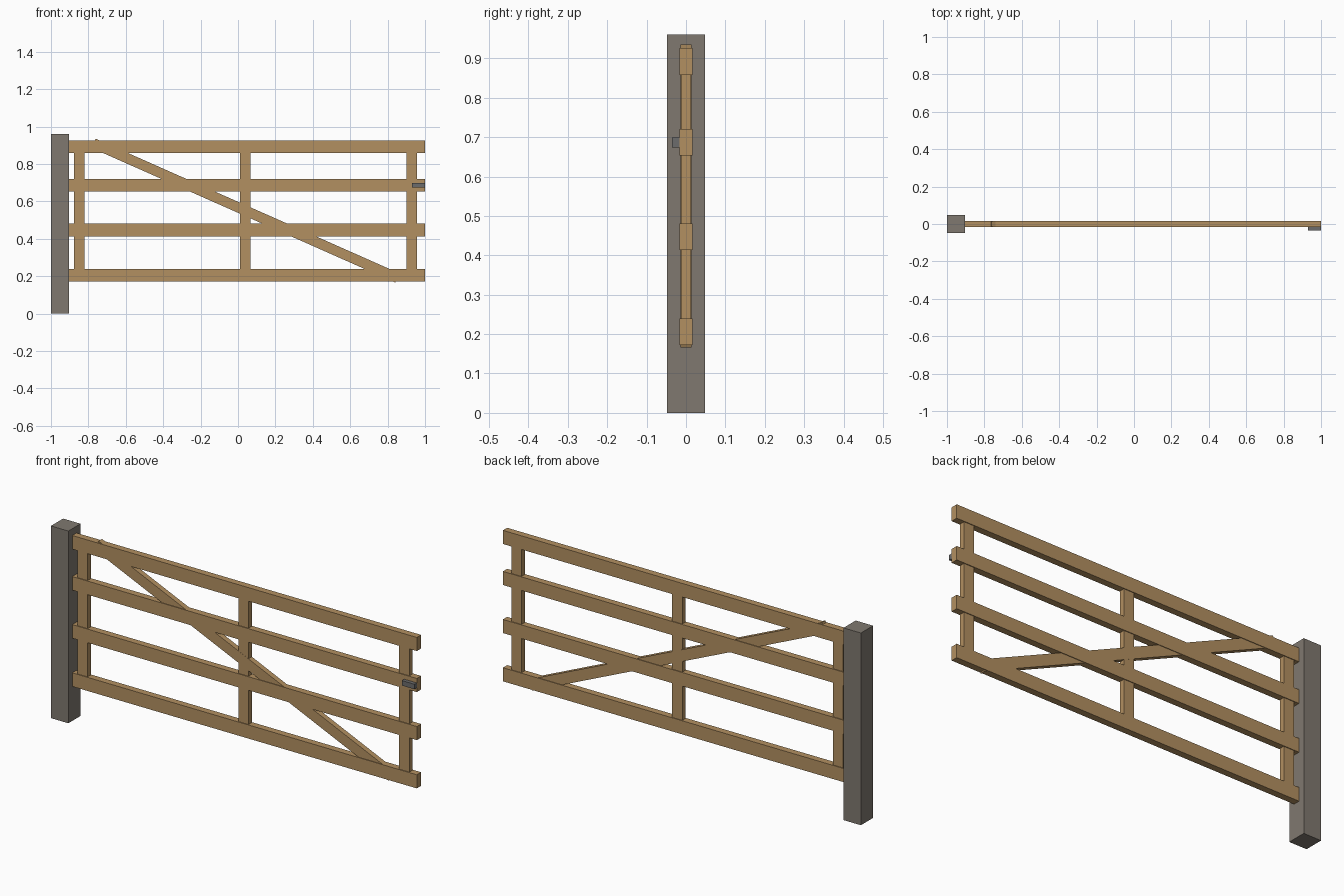
import bpy, math

if "Cube" in bpy.data.objects:
    bpy.data.objects.remove(bpy.data.objects["Cube"])


def material(name, rgb):
    m = bpy.data.materials.new(name)
    m.diffuse_color = (*rgb, 1)
    m.use_nodes = True
    m.node_tree.nodes["Principled BSDF"].inputs["Base Color"].default_value = m.diffuse_color
    return m


wood = material("tan_wood", (0.45, 0.28, 0.12))
stone = material("weathered_grey", (0.215, 0.19, 0.16))
steel = material("latch_steel", (0.15, 0.15, 0.15))


def box(name, lo, hi, mat, tilt=0):
    """Box between two corners, tilted about y through its centre."""
    bpy.ops.mesh.primitive_cube_add(size=1)
    ob = bpy.context.object
    ob.name = name
    ob.location = [(a + b) / 2 for a, b in zip(lo, hi)]
    ob.scale = [b - a for a, b in zip(lo, hi)]
    ob.rotation_euler.y = tilt
    ob.data.materials.append(mat)
    return ob


# Hinge post
box("hinge_post", (-1, -0.048, 0), (-0.904, 0.048, 0.96), stone)

# Horizontal rails, let slightly into the post
for i, z in enumerate((0.206, 0.447, 0.687, 0.892)):
    box(f"rail_{i + 1}", (-0.92, -0.0168, z - 0.034), (1, 0.0168, z + 0.034), wood)

# Uprights, ending inside the top and bottom rails
for name, x in (("hinge", -0.85), ("middle", 0.039), ("latch", 0.928)):
    box(f"{name}_upright", (x - 0.028, -0.013, 0.19), (x + 0.028, 0.013, 0.91), wood)

# Diagonal brace running down from the hinge side
box("diagonal_brace", (0.04 - 0.888, -0.0136, 0.551 - 0.027),
    (0.04 + 0.888, 0.0136, 0.551 + 0.027), wood, math.radians(23.9))

# Latch plate on the front
box("latch", (0.93, -0.035, 0.674), (1, -0.015, 0.699), steel)
